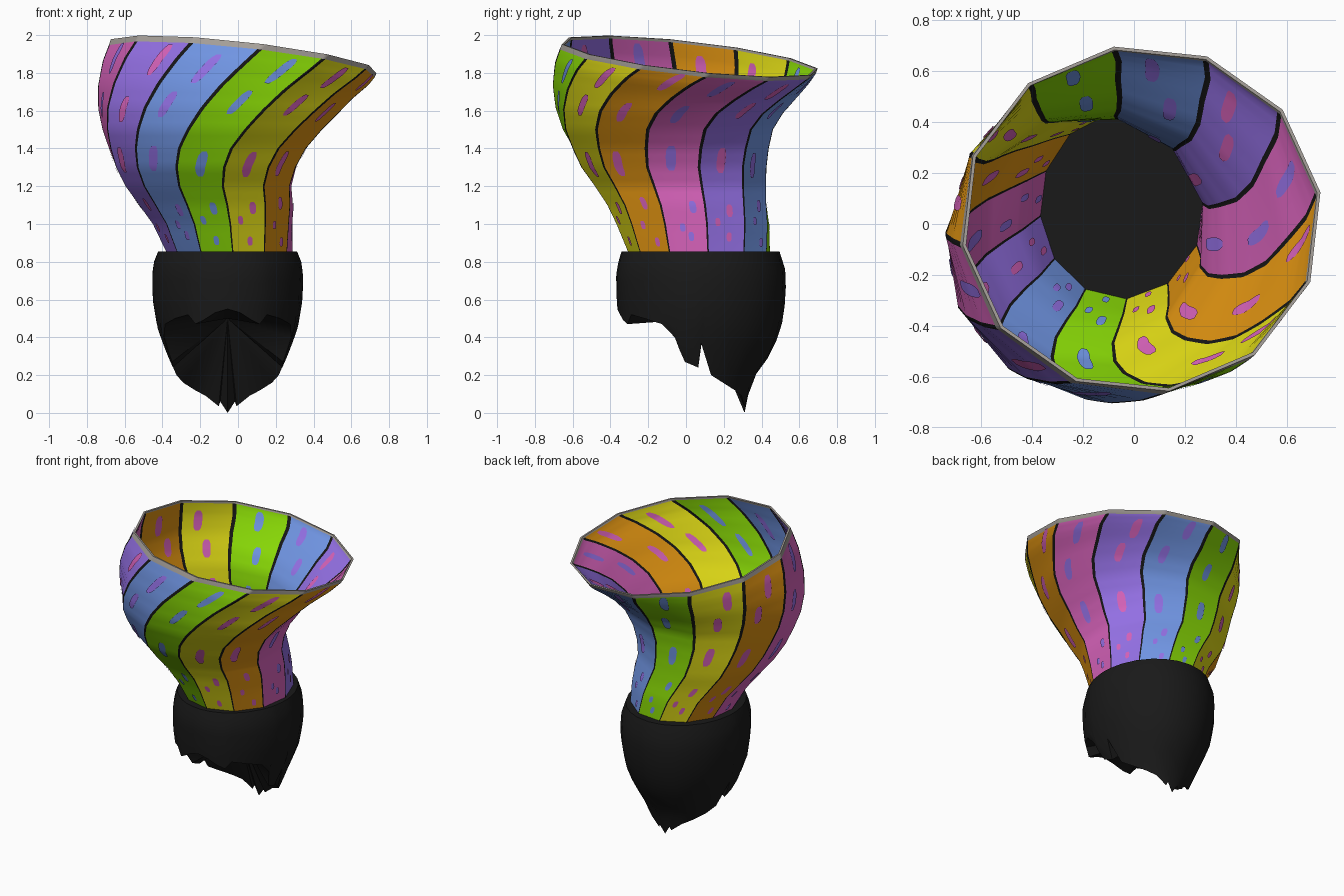
import bpy, bmesh, math
from mathutils import Vector

if "Cube" in bpy.data.objects:
    bpy.data.objects.remove(bpy.data.objects["Cube"])

COLOURS = {
    "yellow": (0.76, 0.72, 0.008), "orange": (0.76, 0.30, 0.006),
    "pink": (0.69, 0.125, 0.50), "purple": (0.30, 0.165, 0.79),
    "blue": (0.165, 0.305, 0.78), "green": (0.26, 0.72, 0.002),
    "stripe_black": (0.008, 0.008, 0.008), "rim_grey": (0.38, 0.35, 0.32),
    "hair_black": (0.010, 0.010, 0.010),
}
MATS = []
for name, rgb in COLOURS.items():
    m = bpy.data.materials.new(name)
    m.diffuse_color = (*rgb, 1)
    m.use_nodes = True
    m.node_tree.nodes["Principled BSDF"].inputs["Base Color"].default_value = m.diffuse_color
    MATS.append(m)
BLACK, RIM, HAIR = 6, 7, 8


def finish(bm, name, recalc=True):
    bmesh.ops.remove_doubles(bm, verts=bm.verts, dist=0.0005)
    if recalc:
        bmesh.ops.recalc_face_normals(bm, faces=bm.faces)
    me = bpy.data.meshes.new(name)
    bm.to_mesh(me)
    bm.free()
    for m in MATS:
        me.materials.append(m)
    ob = bpy.data.objects.new(name, me)
    bpy.context.collection.objects.link(ob)
    bpy.ops.object.select_all(action='DESELECT')
    ob.select_set(True)
    bpy.context.view_layer.objects.active = ob
    bpy.ops.object.shade_smooth_by_angle(angle=math.radians(40))
    return ob


def interp(table, x):
    """Linear lookup of a row by its first value."""
    x = min(max(x, table[0][0]), table[-1][0])
    for a, b in zip(table, table[1:]):
        if x <= b[0]:
            f = (x - a[0]) / (b[0] - a[0])
            return [p + (q - p) * f for p, q in zip(a, b)]


# Funnel rings: height, tilt, centre x, centre y, radius x, radius y, twist
RINGS = [
    (0.85, 0, -0.045, 0.072, 0.335, 0.378, -83.5),
    (1.00, 0, -0.08, 0.04, 0.375, 0.41, -80.5),
    (1.10, 0, -0.115, 0.01, 0.415, 0.43, -78.5),
    (1.20, 0, -0.155, -0.026, 0.45, 0.462, -77),
    (1.30, 0, -0.167, -0.063, 0.492, 0.50, -75.5),
    (1.40, 0, -0.16, -0.085, 0.535, 0.53, -73),
    (1.50, 0, -0.135, -0.10, 0.59, 0.565, -70),
    (1.60, -0.02, -0.103, -0.09, 0.64, 0.605, -66),
    (1.70, -0.05, -0.065, -0.06, 0.675, 0.645, -61),
    (1.80, -0.085, -0.012, -0.02, 0.705, 0.675, -56),
    (1.862, -0.107, 0.02, 0.01, 0.71, 0.685, -52.3),
    (1.888, -0.112, 0.03, 0.02, 0.711, 0.685, -51.2),
]
SIDES, WALL = 12, 0.013
TOP, BAND = 1.888, 1.862


def surface(col, u, z, inset):
    z, tilt, cx, cy, rx, ry, a0 = interp(RINGS, z)
    warp = math.radians(3.5) * min(1, max(0, (1.8 - z) / 0.4))
    pts = []
    for k in (col, col + 1):
        a = math.radians(a0 + 360 / SIDES * k)
        a += warp * math.sin(a)
        dx, dy = (rx - inset) * math.cos(a), (ry - inset) * math.sin(a)
        pts.append(Vector((cx + dx, cy + dy, z + tilt * (dx + dy))))
    return pts[0].lerp(pts[1], u)


def stripes(z):
    """Cuts across one column: the black lines widen towards the rim."""
    w = 0.020 + 0.015 * min(1, (z - 0.85) / 0.8)
    return (0, w, 1 - w, 1)


# Twisted striped funnel with inner and outer walls and a grey lip
bm = bmesh.new()
levels = []
for a, b in zip(RINGS[:-2], RINGS[1:-1]):
    levels += [a[0] + (b[0] - a[0]) * k / 3 for k in range(3)]
levels += [BAND, TOP - 0.012, TOP]
for col in range(SIDES):
    for i in range(3):
        paint = col % 6 if i == 1 else BLACK
        for inset in (0, WALL):
            rim_from = TOP - 0.0125 if inset else BAND - 0.0005
            for z0, z1 in zip(levels, levels[1:]):
                s, t = stripes(z0), stripes(z1)
                f = bm.faces.new([bm.verts.new(surface(col, u, z, inset)) for u, z in
                                  ((s[i], z0), (s[i + 1], z0), (t[i + 1], z1), (t[i], z1))])
                f.material_index = RIM if z0 > rim_from else paint
        u0, u1 = stripes(TOP)[i:i + 2]
        f = bm.faces.new([bm.verts.new(surface(col, u, TOP, s))
                          for u, s in ((u0, 0), (u1, 0), (u1, WALL), (u0, WALL))])
        f.material_index = RIM
finish(bm, "twisted_funnel")

# Painted dashes: position across stripe, height, half width, half length
DASHES = [(0.60, 1.785, 0.029, 0.060), (0.42, 1.61, 0.027, 0.055),
          (0.43, 1.33, 0.027, 0.066), (0.64, 1.09, 0.018, 0.032),
          (0.36, 1.00, 0.014, 0.022), (0.62, 0.92, 0.014, 0.024)]
DASH_PAINT = [2, 2, 3, 2, 3, 4]
STEPS = 8
bm = bmesh.new()
for col in range(SIDES):
    for n, (u, z, w, h) in enumerate(DASHES):
        u += 0.08 * math.sin(col * 2.3 + n)
        z += 0.02 * math.sin(col * 1.7 + n * 2)
        width = (surface(col, 1, z, 0) - surface(col, 0, z, 0)).length
        for inset, flip in ((-0.006, False), (WALL + 0.006, True)):
            rows = []
            for j in range(STEPS + 1):
                s = 2 * j / STEPS - 1
                du = w / width * max(0.45, math.sqrt(1 - s ** 4))
                rows.append([bm.verts.new(surface(col, u + d, z + h * s, inset))
                             for d in (-du, du)])
            for a, b in zip(rows, rows[1:]):
                quad = [a[0], a[1], b[1], b[0]]
                f = bm.faces.new(quad[::-1] if flip else quad)
                f.material_index = DASH_PAINT[col % 6]
finish(bm, "funnel_dashes", recalc=False)

# Hair body sections: height, half width, centre y, half depth
BODY = [(0.0, 0.01, 0.30, 0.01), (0.05, 0.14, 0.22, 0.10), (0.17, 0.26, 0.11, 0.235),
        (0.32, 0.325, 0.06, 0.395), (0.45, 0.372, 0.075, 0.43), (0.60, 0.397, 0.08, 0.447),
        (0.73, 0.40, 0.08, 0.45), (0.80, 0.39, 0.08, 0.438), (0.855, 0.368, 0.077, 0.418)]
# Jagged lower edge: angle from the front, height
EDGE = [(0, 0.55), (10, 0.53), (20, 0.49), (27, 0.47), (33, 0.52), (47, 0.50), (62, 0.47),
        (72, 0.40), (76, 0.27), (86, 0.24), (92, 0.37), (97, 0.20), (110, 0.16), (125, 0.12),
        (140, 0.09), (152, 0.035), (165, 0.06), (180, 0.0)]
outline = EDGE + [(360 - a, z) for a, z in EDGE[-2:0:-1]]
ROWS = 9

# Hair mass with fringe, side locks and pointed nape
bm = bmesh.new()
columns = []
for deg, low in outline:
    a = math.radians(deg)
    line = []
    for r in range(ROWS + 1):
        z, hw, cy, hd = interp(BODY, 0.855 + (low - 0.855) * r / ROWS)
        line.append(bm.verts.new((-0.055 + hw * math.sin(a), cy - hd * math.cos(a), z)))
    columns.append(line)
under = bm.verts.new((-0.055, 0.10, 0.50))
for i, a in enumerate(columns):
    b = columns[(i + 1) % len(columns)]
    for r in range(ROWS):
        bm.faces.new((a[r], a[r + 1], b[r + 1], b[r]))
    bm.faces.new((a[ROWS], under, b[ROWS]))
bm.faces.new([c[0] for c in columns])
for f in bm.faces:
    f.material_index = HAIR
finish(bm, "hair")
